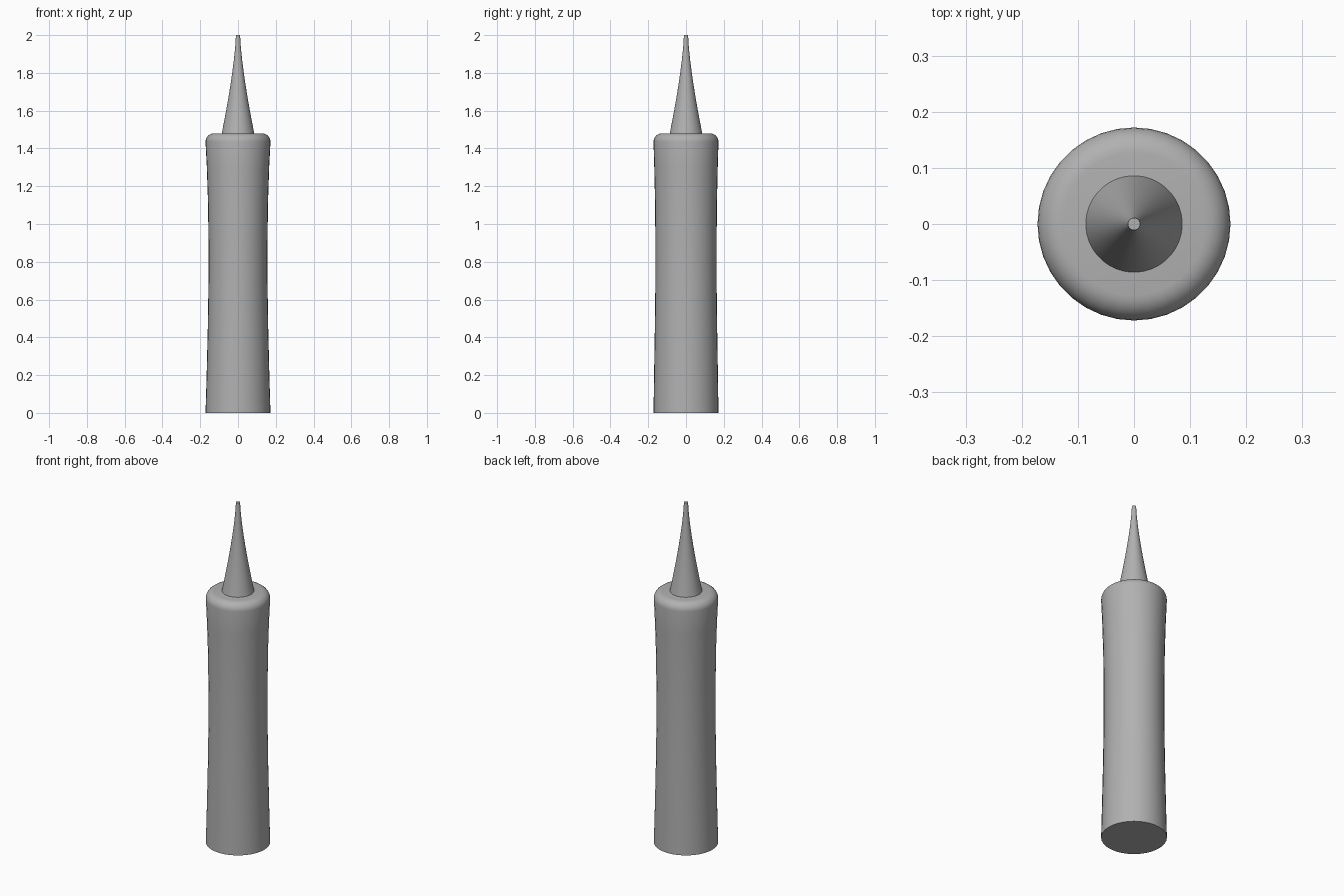
import bpy, bmesh
from math import cos, sin, pi, radians

if "Cube" in bpy.data.objects:
    bpy.data.objects.remove(bpy.data.objects["Cube"])

SEGMENTS = 36

# Dark grey for the whole model
grey = bpy.data.materials.new("dark_grey")
grey.diffuse_color = (0.44, 0.44, 0.44, 1)
grey.use_nodes = True
grey.node_tree.nodes["Principled BSDF"].inputs["Base Color"].default_value = grey.diffuse_color


def lathe(name, profile):
    """Closed solid from rings given as (x radius, y radius, height)."""
    bm = bmesh.new()
    rings = []
    for rx, ry, z in profile:
        rings.append([bm.verts.new((rx * cos(2 * pi * i / SEGMENTS),
                                    ry * sin(2 * pi * i / SEGMENTS), z))
                      for i in range(SEGMENTS)])
    for low, high in zip(rings, rings[1:]):
        for i in range(SEGMENTS):
            j = (i + 1) % SEGMENTS
            bm.faces.new((low[i], low[j], high[j], high[i]))
    bm.faces.new(rings[0][::-1])
    bm.faces.new(rings[-1])
    mesh = bpy.data.meshes.new(name)
    bm.to_mesh(mesh)
    bm.free()
    mesh.materials.append(grey)
    obj = bpy.data.objects.new(name, mesh)
    bpy.context.collection.objects.link(obj)
    bpy.ops.object.select_all(action='DESELECT')
    obj.select_set(True)
    bpy.context.view_layer.objects.active = obj
    bpy.ops.object.shade_smooth_by_angle(angle=radians(40))
    return obj


# Handle: gently waisted grip, a little narrower in x than in y
R, TOP, FILLET = 0.172, 1.48, 0.045
handle = [(R, R, 0), (0.166, 0.169, 0.2), (0.160, 0.165, 0.45),
          (0.156, 0.162, 0.7), (0.156, 0.162, 0.9), (0.159, 0.164, 1.12),
          (0.165, 0.168, 1.3)]
# Rounded shoulder at the top of the handle
for k in range(7):
    a = k / 6 * pi / 2
    r = R - FILLET + FILLET * cos(a)
    handle.append((r, r, TOP - FILLET + FILLET * sin(a)))
lathe("handle", handle)

# Spike: concave taper to a small blunt tip
spike = []
for k in range(9):
    t = k / 8
    r = 0.011 + 0.075 * (1 - t) ** 1.4
    spike.append((r, r, TOP + (2 - TOP) * t))
lathe("spike", spike)
